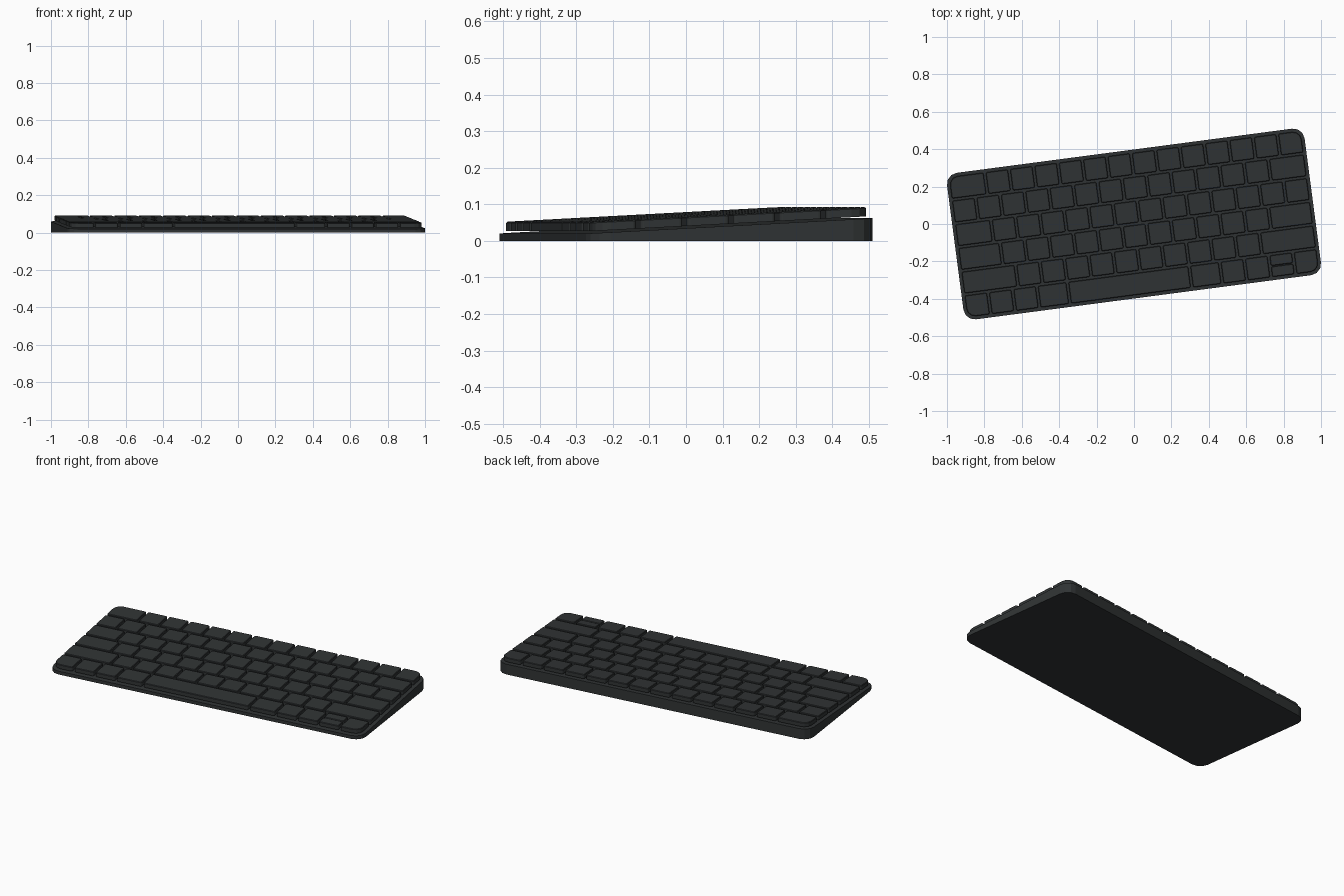
import bpy, bmesh, math

if "Cube" in bpy.data.objects:
    bpy.data.objects.remove(bpy.data.objects["Cube"])

W, D = 1.928, 0.79            # case footprint
YAW = math.radians(7.5)       # whole model is turned on the table
PX, PY, GAP = 0.1315, 0.1278, 0.0125
SLOPE = 0.042 / D


def case_top(y):
    return 0.041 + SLOPE * y


mat = bpy.data.materials.new("dark_plastic")
mat.diffuse_color = (0.03, 0.034, 0.035, 1)
mat.use_nodes = True
mat.node_tree.nodes["Principled BSDF"].inputs["Base Color"].default_value = mat.diffuse_color


def outline(x0, y0, x1, y1, radii, segs=3):
    """Rounded rectangle; radii order: front-left, front-right, back-right, back-left."""
    pts = []
    corners = [(x0, y0, 1, 1), (x1, y0, -1, 1), (x1, y1, -1, -1), (x0, y1, 1, -1)]
    for i, ((x, y, sx, sy), r) in enumerate(zip(corners, radii)):
        for k in range(segs + 1):
            a = math.pi + (i + k / segs) * math.pi / 2
            pts.append((x + sx * r + r * math.cos(a), y + sy * r + r * math.sin(a)))
    return pts


def loft(bm, rings):
    loops = [[bm.verts.new(p) for p in ring] for ring in rings]
    n = len(loops[0])
    for lo, hi in zip(loops, loops[1:]):
        for i in range(n):
            j = (i + 1) % n
            bm.faces.new((lo[i], lo[j], hi[j], hi[i]))
    bm.faces.new(loops[0][::-1])
    bm.faces.new(loops[-1])


def finish(bm, name):
    me = bpy.data.meshes.new(name)
    bm.to_mesh(me)
    bm.free()
    me.materials.append(mat)
    ob = bpy.data.objects.new(name, me)
    ob.rotation_euler.z = YAW
    bpy.context.collection.objects.link(ob)


# wedge-shaped case
bm = bmesh.new()
pts = outline(-W / 2, -D / 2, W / 2, D / 2, [0.06] * 4)
loft(bm, [[(x, y, 0) for x, y in pts], [(x, y, case_top(y)) for x, y in pts]])
finish(bm, "case")


def add_key(bm, x0, y0, x1, y1, radii):
    rings = []
    for inset, h in ((0, 0.006), (0, 0.028), (0.003, 0.031)):
        p = outline(x0 + inset, y0 + inset, x1 - inset, y1 - inset,
                    [r - inset for r in radii])
        rings.append([(x, y, case_top(y) + h) for x, y in p])
    loft(bm, rings)


# key rows from back to front, widths in key units
rows = {
    "function_row": [1.5] + [1] * 13,
    "number_row": [1] * 13 + [1.5],
    "upper_letter_row": [1.5] + [1] * 13,
    "home_letter_row": [1.75] + [1] * 11 + [1.75],
    "lower_letter_row": [2.25] + [1] * 10 + [2.25],
    "space_row": [1, 1, 1, 1.25, 5, 1.25, 1, 1, 1, 1],
}
left = -14.5 * PX / 2
for r, (name, widths) in enumerate(rows.items()):
    bm = bmesh.new()
    y0 = (2 - r) * PY + GAP / 2
    y1 = y0 + PY - GAP
    x = left
    for i, w in enumerate(widths):
        x0, x1 = x + GAP / 2, x + w * PX - GAP / 2
        x += w * PX
        first, last = i == 0, i == len(widths) - 1
        big = (r == 5 and first, r == 5 and last, r == 0 and last, r == 0 and first)
        radii = [0.045 if b else 0.009 for b in big]
        if r == 5 and i == 8:
            # half-height arrow pair
            mid = (y0 + y1) / 2
            add_key(bm, x0, y0, x1, mid - 0.002, radii)
            add_key(bm, x0, mid + 0.002, x1, y1, radii)
        else:
            add_key(bm, x0, y0, x1, y1, radii)
    finish(bm, name)
